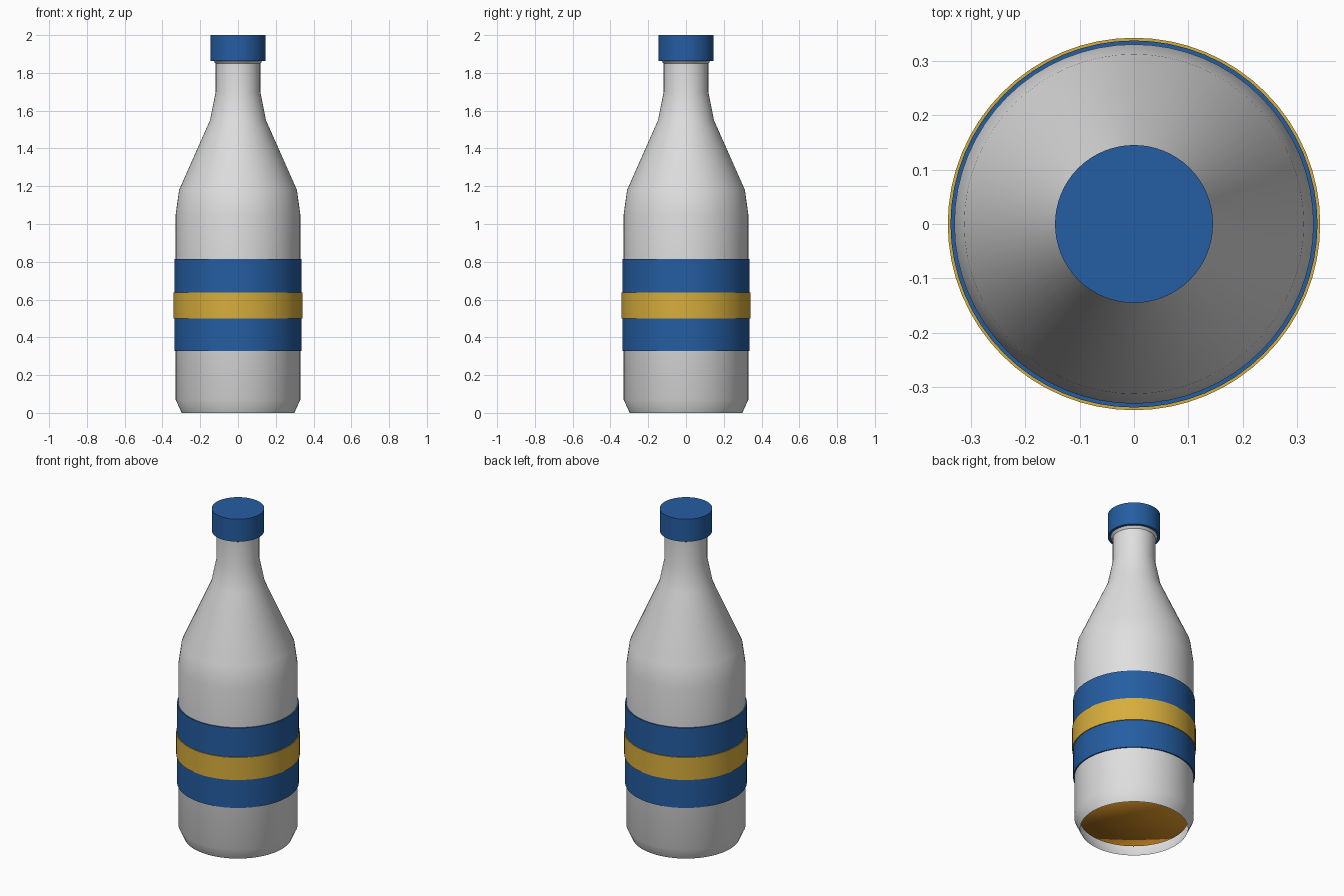
import bpy, bmesh, math

if "Cube" in bpy.data.objects:
    bpy.data.objects.remove(bpy.data.objects["Cube"])

SEGMENTS = 64


def make_material(name, rgb):
    mat = bpy.data.materials.new(name)
    mat.diffuse_color = (*rgb, 1.0)
    mat.use_nodes = True
    mat.node_tree.nodes["Principled BSDF"].inputs["Base Color"].default_value = mat.diffuse_color
    return mat


white = make_material("bottle_white", (0.74, 0.74, 0.74))
blue = make_material("deep_blue", (0.018, 0.11, 0.36))
gold = make_material("gold_yellow", (0.68, 0.42, 0.045))
orange = make_material("orange_liquid", (0.72, 0.30, 0.02))


def lathe(name, profile, mat, angle):
    """Spin (radius, height) points, listed bottom to top, around z."""
    bm = bmesh.new()
    rings = []
    for r, z in profile:
        if r == 0:
            rings.append([bm.verts.new((0, 0, z))] * SEGMENTS)
        else:
            rings.append([bm.verts.new((r * math.cos(2 * math.pi * i / SEGMENTS),
                                        r * math.sin(2 * math.pi * i / SEGMENTS), z))
                          for i in range(SEGMENTS)])
    for low, high in zip(rings, rings[1:]):
        for i in range(SEGMENTS):
            j = (i + 1) % SEGMENTS
            corners = list(dict.fromkeys((low[i], low[j], high[j], high[i])))
            bm.faces.new(corners)
    mesh = bpy.data.meshes.new(name)
    bm.to_mesh(mesh)
    bm.free()
    mesh.materials.append(mat)
    obj = bpy.data.objects.new(name, mesh)
    bpy.context.collection.objects.link(obj)
    bpy.ops.object.select_all(action='DESELECT')
    obj.select_set(True)
    bpy.context.view_layer.objects.active = obj
    bpy.ops.object.shade_smooth_by_angle(angle=math.radians(angle))
    return obj


# Bottle shell, open underneath, with a small lip below the cap
lathe("bottle_body", [(0.298, 0), (0.33, 0.07), (0.33, 1.05), (0.312, 1.18),
                      (0.148, 1.55), (0.118, 1.70), (0.118, 1.85),
                      (0.135, 1.87), (0.135, 1.93)], white, 40)

# Liquid inside, its underside visible through the open base
lathe("liquid", [(0, 0.06), (0.30, 0.06), (0.315, 0.12), (0.315, 1.04),
                 (0.295, 1.17), (0.21, 1.36), (0, 1.36)], orange, 180)

# Screw cap
lathe("cap", [(0, 1.863), (0.145, 1.863), (0.145, 2.0), (0, 2.0)], blue, 30)

# Label bands, closed back onto the bottle wall
for name, r, z0, z1, mat in (("label_band", 0.337, 0.327, 0.815, blue),
                             ("label_stripe", 0.342, 0.50, 0.637, gold)):
    lathe(name, [(0.329, z0), (r, z0), (r, z1), (0.329, z1)], mat, 30)
